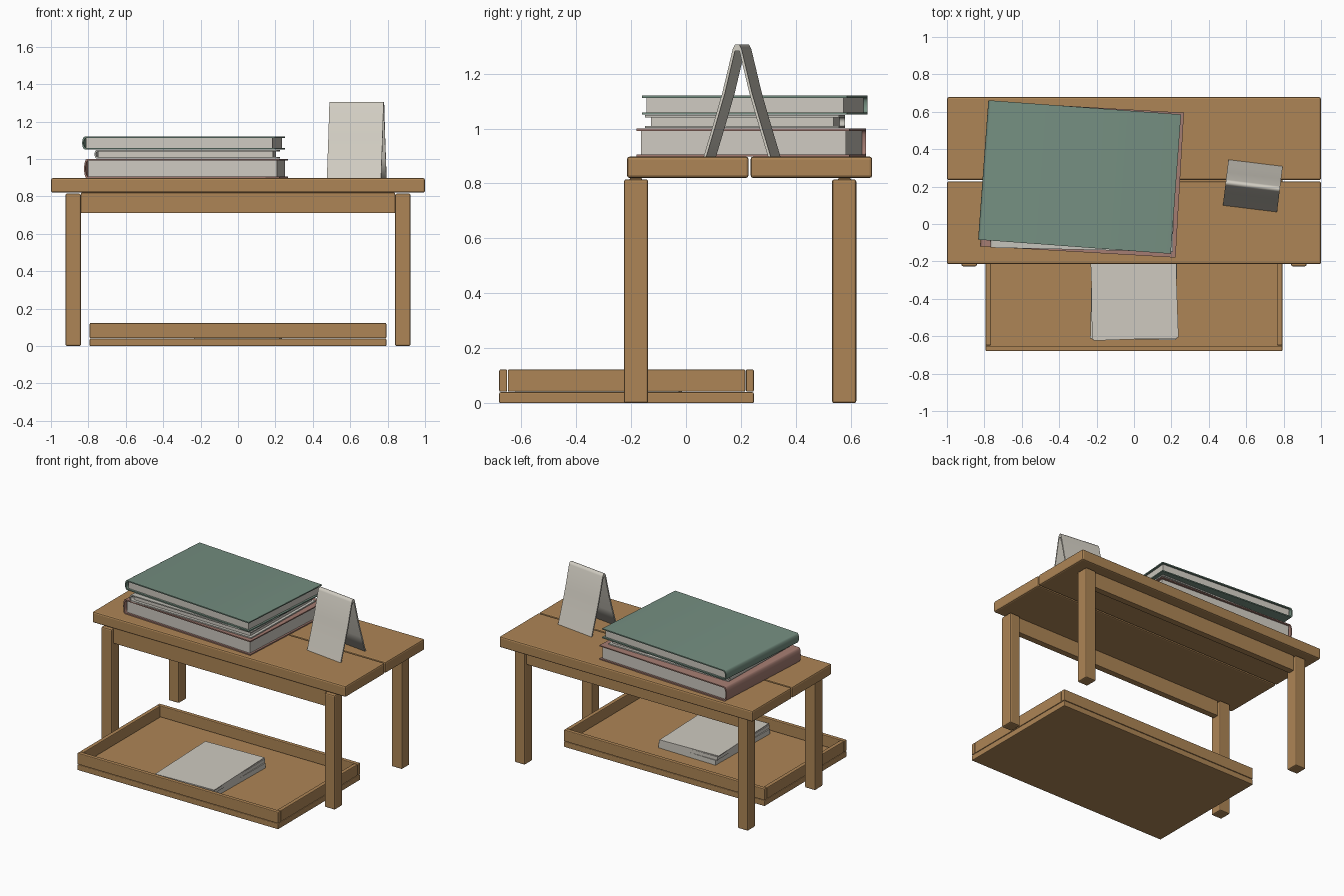
import bpy, bmesh, math

if "Cube" in bpy.data.objects:
    bpy.data.objects.remove(bpy.data.objects["Cube"])


def mat(name, rgb):
    m = bpy.data.materials.new(name)
    m.diffuse_color = (*rgb, 1)
    m.use_nodes = True
    m.node_tree.nodes["Principled BSDF"].inputs["Base Color"].default_value = m.diffuse_color
    return m


WOOD = mat("warm wood", (0.42, 0.235, 0.092))
GREEN = mat("sage green cover", (0.175, 0.27, 0.216))
ROSE = mat("rose brown cover", (0.37, 0.20, 0.165))
PAPER = mat("paper", (0.62, 0.59, 0.53))
PALE = mat("pale grey cover", (0.55, 0.54, 0.49))
CARD = mat("ivory card", (0.64, 0.61, 0.54))


def finish(name, bm, material, loc=(0, 0, 0), rot=0):
    bmesh.ops.recalc_face_normals(bm, faces=bm.faces)
    me = bpy.data.meshes.new(name)
    bm.to_mesh(me)
    bm.free()
    me.materials.append(material)
    ob = bpy.data.objects.new(name, me)
    ob.location = loc
    ob.rotation_euler.z = math.radians(rot)
    bpy.context.collection.objects.link(ob)
    return ob


def box(name, x, y, z, material, bevel=0.0, loc=(0, 0, 0), rot=0):
    """Box from (min, max) ranges, with optionally rounded edges."""
    bm = bmesh.new()
    bmesh.ops.create_cube(bm, size=1)
    for v in bm.verts:
        for i, (lo, hi) in enumerate((x, y, z)):
            v.co[i] = lo if v.co[i] < 0 else hi
    if bevel:
        bmesh.ops.bevel(bm, geom=bm.edges[:], offset=bevel, segments=2,
                        profile=0.5, affect='EDGES')
    return finish(name, bm, material, loc, rot)


def extrude(name, pts, vec, material, loc, rot):
    """Closed outline extruded along a vector."""
    bm = bmesh.new()
    f = bm.faces.new([bm.verts.new(p) for p in pts])
    r = bmesh.ops.extrude_face_region(bm, geom=[f])
    verts = [g for g in r["geom"] if isinstance(g, bmesh.types.BMVert)]
    bmesh.ops.translate(bm, verts=verts, vec=vec)
    return finish(name, bm, material, loc, rot)


def smooth(ob, degrees):
    bpy.ops.object.select_all(action='DESELECT')
    ob.select_set(True)
    bpy.context.view_layer.objects.active = ob
    bpy.ops.object.shade_smooth_by_angle(angle=math.radians(degrees))


def book(name, centre, rot, length, width, z0, z1, cover, inset=0.014):
    """Page block inside a C-shaped cover with a rounded spine at -x."""
    t, bulge, n = 0.008, 0.014, 8
    h, a, b = z1 - z0, length / 2, width / 2
    outer, inner = [(a, -b, 0)], [(a, -b, t)]
    for i in range(n + 1):
        ang = math.pi * i / n
        c, s = math.cos(ang), math.sin(ang)
        outer.append((-a + bulge - bulge * s, -b, h / 2 - h / 2 * c))
        inner.append((-a + bulge + t - bulge * s, -b, h / 2 - (h / 2 - t) * c))
    outer.append((a, -b, h))
    inner.append((a, -b, h - t))
    loc = (centre[0], centre[1], z0)
    ob = extrude(name + "_cover", outer + inner[::-1], (0, width, 0), cover, loc, rot)
    smooth(ob, 40)
    box(name + "_pages", (-a + bulge + 0.005, a - inset), (-b + inset, b - inset),
        (t, h - t), PAPER, loc=loc, rot=rot)


# Table top planks
box("front_top_plank", (-1, 1), (-0.215, 0.228), (0.82, 0.898), WOOD, 0.01)
box("back_top_plank", (-1, 1), (0.235, 0.678), (0.82, 0.898), WOOD, 0.01)

# Legs and long aprons
for side, s in (("left", -1), ("right", 1)):
    x = sorted((0.84 * s, 0.922 * s))
    box(f"front_{side}_leg", x, (-0.226, -0.138), (0, 0.815), WOOD, 0.008)
    box(f"back_{side}_leg", x, (0.532, 0.62), (0, 0.815), WOOD, 0.008)
box("front_apron", (-0.84, 0.84), (-0.205, -0.16), (0.71, 0.82), WOOD, 0.004)
box("back_apron", (-0.84, 0.84), (0.554, 0.6), (0.71, 0.82), WOOD, 0.004)

# Low tray
box("tray_base", (-0.793, 0.793), (-0.68, 0.247), (0, 0.04), WOOD, 0.005)
box("tray_front_wall", (-0.793, 0.793), (-0.68, -0.651), (0.042, 0.123), WOOD, 0.005)
box("tray_back_wall", (-0.793, 0.793), (0.218, 0.247), (0.042, 0.123), WOOD, 0.005)
for side, s in (("left", -1), ("right", 1)):
    box(f"tray_{side}_wall", sorted((0.764 * s, 0.793 * s)), (-0.649, 0.216),
        (0.042, 0.123), WOOD, 0.005)

# Paper stack in the tray
for i, (z0, z1, rot) in enumerate(((0.04, 0.075, -1.2), (0.075, 0.1, 0.6),
                                   (0.1, 0.106, 2.0))):
    box(f"paper_pad_{i + 1}", (-0.228, 0.228), (-0.298, 0.298), (z0, z1), PAPER,
        loc=(0, -0.318, 0), rot=rot)

# Stack of books
book("bottom_book", (-0.278, 0.238), -3.3, 1.047, 0.776, 0.898, 1.0, ROSE)
book("middle_book", (-0.272, 0.215), -1.3, 0.975, 0.705, 1.002, 1.049, PALE, 0.02)
book("top_book", (-0.291, 0.251), -4.2, 1.033, 0.747, 1.051, 1.12, GREEN)

# Folded standing card
half = [(0.123, 0), (0.09, 0.11), (0.055, 0.23), (0.016, 0.392), (0.008, 0.408)]
inner = [(0.113, 0), (0.08, 0.11), (0.045, 0.23), (0.008, 0.385)]
out = [(-y, z) for y, z in half] + half[::-1]
ins = inner + [(-y, z) for y, z in inner[::-1]]
card = extrude("folded_card", [(-0.146, y, z) for y, z in out + ins],
               (0.292, 0, 0), CARD, (0.635, 0.204, 0.898), -7)
smooth(card, 75)
